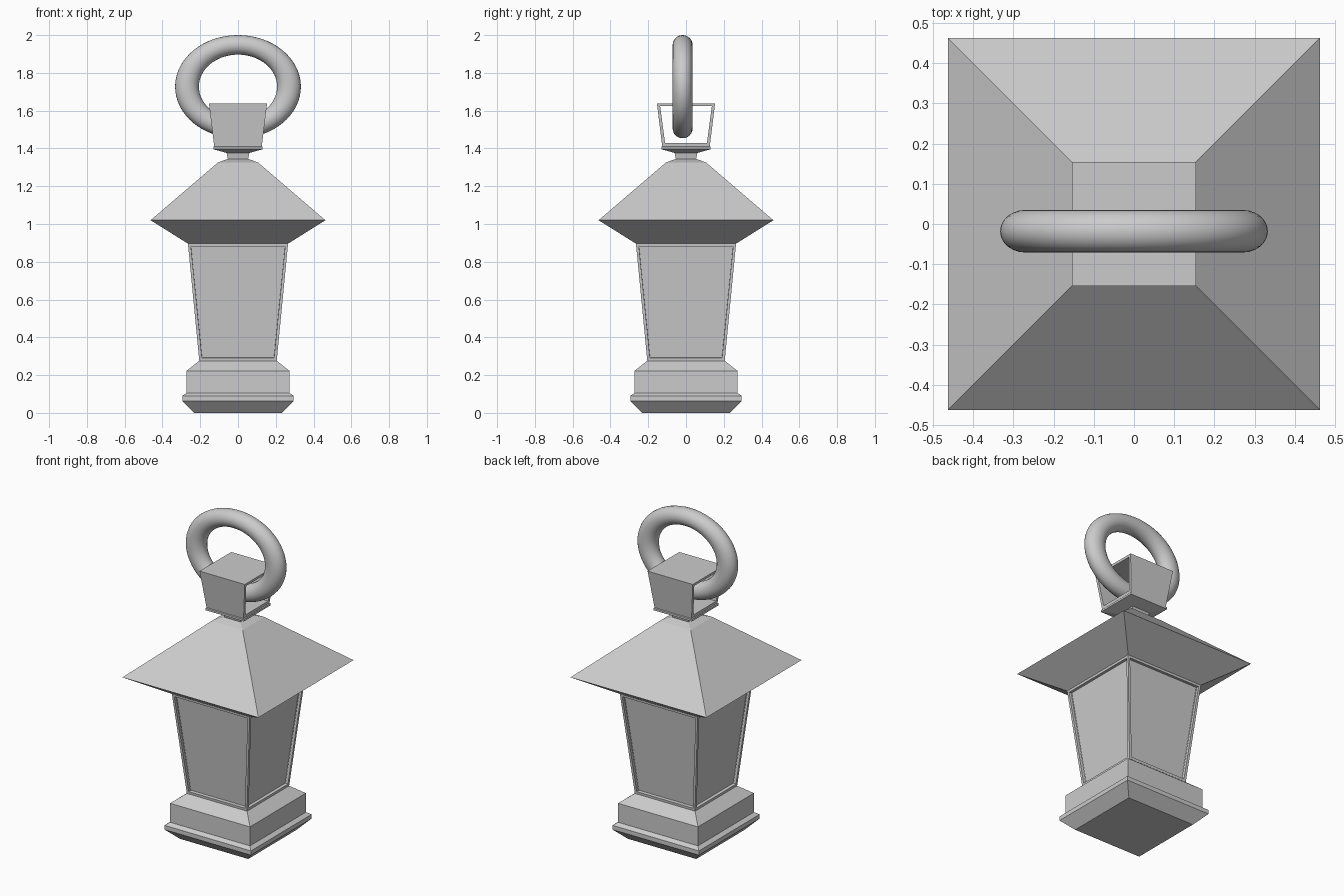
import bpy
import bmesh

if "Cube" in bpy.data.objects:
    bpy.data.objects.remove(bpy.data.objects["Cube"], do_unlink=True)

# One plain grey for the whole lantern
GREY = (0.6, 0.6, 0.6, 1.0)
grey = bpy.data.materials.new("plain_grey")
grey.use_nodes = True
grey.diffuse_color = GREY
grey.node_tree.nodes["Principled BSDF"].inputs["Base Color"].default_value = GREY


def square_stack(profile):
    """Closed square solid from (half width, height) steps, bottom to top."""
    bm = bmesh.new()
    corners = ((-1, -1), (1, -1), (1, 1), (-1, 1))
    rings = [[bm.verts.new((sx * w, sy * w, z)) for sx, sy in corners] for w, z in profile]
    for low, high in zip(rings, rings[1:]):
        for i in range(4):
            j = (i + 1) % 4
            bm.faces.new((low[i], low[j], high[j], high[i]))
    bm.faces.new(rings[0][::-1])
    bm.faces.new(rings[-1])
    bm.normal_update()
    return bm


def finish(bm, name):
    mesh = bpy.data.meshes.new(name)
    bm.to_mesh(mesh)
    bm.free()
    mesh.materials.append(grey)
    obj = bpy.data.objects.new(name, mesh)
    bpy.context.collection.objects.link(obj)
    return obj


# Stepped base
finish(square_stack([(0.233, 0), (0.295, 0.064), (0.295, 0.09), (0.272, 0.106),
                     (0.272, 0.223), (0.205, 0.276)]), "base")

# Flared body with a recessed panel on each side
body = square_stack([(0.205, 0.276), (0.265, 0.896)])
sides = [f for f in body.faces if abs(f.normal.z) < 0.5]
bmesh.ops.inset_individual(body, faces=sides, thickness=0.021, depth=0)
bmesh.ops.inset_individual(body, faces=sides, thickness=0.001, depth=-0.018)
finish(body, "lantern_body")

# Overhanging roof
finish(square_stack([(0.265, 0.896), (0.463, 1.02), (0.106, 1.326), (0.058, 1.343)]), "roof")

# Neck and the small plate it carries
finish(square_stack([(0.052, 1.335), (0.06, 1.376), (0.131, 1.396), (0.131, 1.408),
                     (0.126, 1.411)]), "neck")

# Hanger strap: a flared block open from left to right
strap = square_stack([(0.126, 1.411), (0.154, 1.639)])
ends = [f for f in strap.faces if abs(f.normal.x) > 0.5]
bmesh.ops.inset_individual(strap, faces=ends, thickness=0.023, depth=0)
rim = [e for f in ends for e in f.edges]
bmesh.ops.delete(strap, geom=ends, context='FACES_ONLY')
bmesh.ops.bridge_loops(strap, edges=rim)
bmesh.ops.recalc_face_normals(strap, faces=strap.faces)
finish(strap, "hanger_strap")

# Oval carrying ring, threaded through the strap
bpy.ops.mesh.primitive_torus_add(major_segments=64, minor_segments=24,
                                 major_radius=0.27, minor_radius=0.063)
ring = bpy.context.object
ring.name = "carrying_ring"
ring.rotation_euler = (1.5708, 0, 0)
ring.scale = (1, 0.82, 0.84)
ring.location = (0, -0.018, 1.727)
ring.data.materials.append(grey)
bpy.ops.object.shade_smooth()
